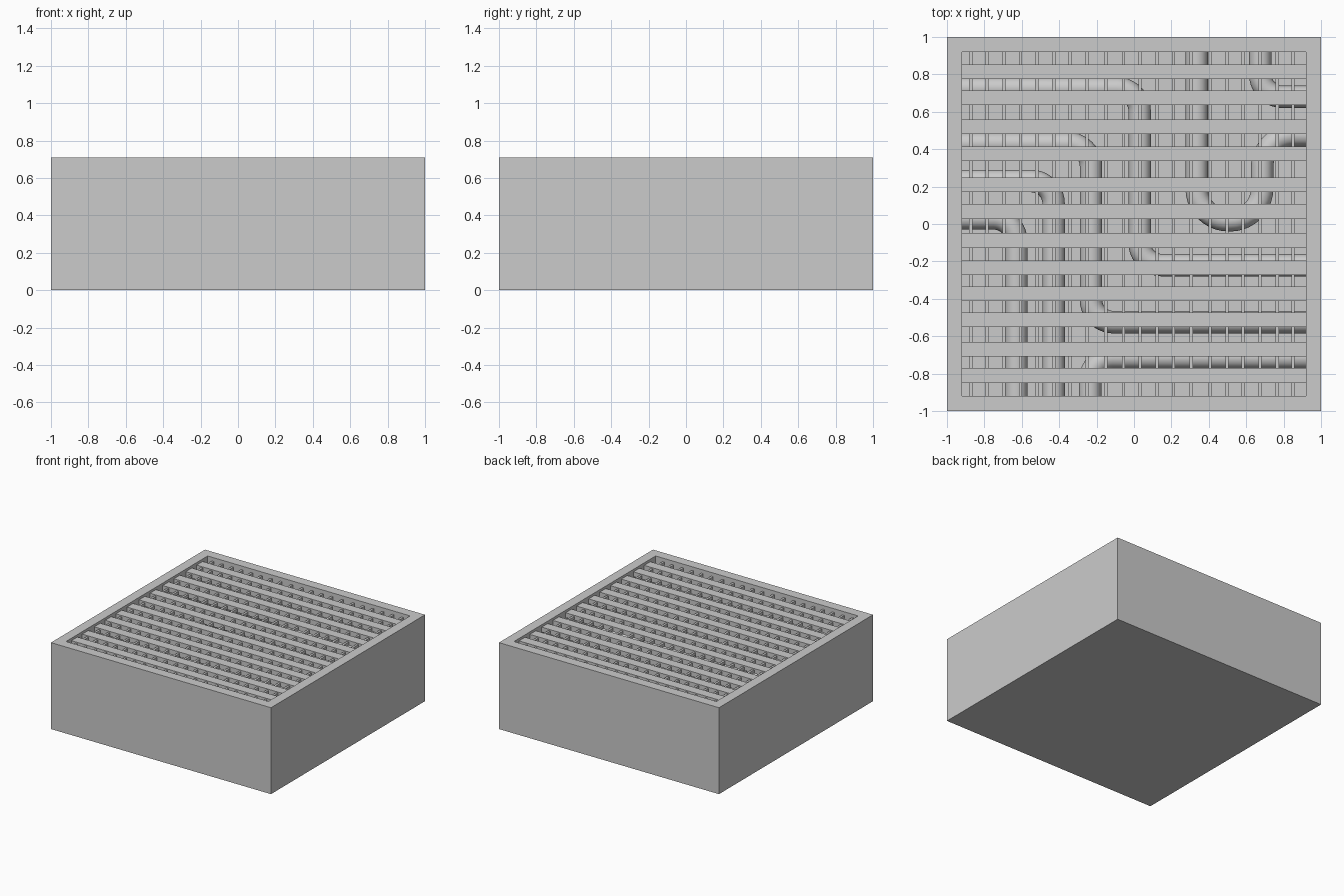
import bpy, bmesh, math
from mathutils import Vector

if "Cube" in bpy.data.objects:
    bpy.data.objects.remove(bpy.data.objects["Cube"])

H, RIM, FLOOR = 0.71, 0.92, 0.40
PIPE_R, PIPE_Z = 0.06, 0.48


def mesh_object(name, bm):
    me = bpy.data.meshes.new(name)
    bmesh.ops.recalc_face_normals(bm, faces=bm.faces)
    bm.to_mesh(me)
    bm.free()
    ob = bpy.data.objects.new(name, me)
    bpy.context.collection.objects.link(ob)
    return ob


def add_box(bm, lo, hi):
    lo, hi = Vector(lo), Vector(hi)
    verts = bmesh.ops.create_cube(bm, size=1)["verts"]
    bmesh.ops.scale(bm, vec=hi - lo, verts=verts)
    bmesh.ops.translate(bm, vec=(lo + hi) / 2, verts=verts)


def fillet(points, radius, steps=10):
    """Round the right-angle corners of a flat path."""
    pts = [Vector((x, y, PIPE_Z)) for x, y in points]
    out = [pts[0]]
    for a, c, b in zip(pts, pts[1:], pts[2:]):
        u, v = (a - c).normalized(), (b - c).normalized()
        centre = c + (u + v) * radius
        for i in range(steps + 1):
            t = i / steps * math.pi / 2
            out.append(centre - v * radius * math.cos(t) - u * radius * math.sin(t))
    return out + [pts[-1]]


def pipe(name, points, radius=0.12):
    cu = bpy.data.curves.new(name, 'CURVE')
    cu.dimensions = '3D'
    cu.bevel_depth = PIPE_R
    cu.bevel_resolution = 4
    path = fillet(points, radius)
    sp = cu.splines.new('POLY')
    sp.points.add(len(path) - 1)
    for p, co in zip(sp.points, path):
        p.co = (*co, 1)
    sp.use_smooth = True
    bpy.context.collection.objects.link(bpy.data.objects.new(name, cu))


# Block with an open pit in the top
bm = bmesh.new()
add_box(bm, (-1, -1, 0), (1, 1, H))
bm.faces.ensure_lookup_table()
top = max(bm.faces, key=lambda f: f.calc_center_median().z)
bmesh.ops.inset_region(bm, faces=[top], thickness=1 - RIM, use_even_offset=True)
pit = bmesh.ops.extrude_face_region(bm, geom=[top])["geom"]
bmesh.ops.translate(bm, vec=(0, 0, FLOOR - H),
                    verts=[g for g in pit if isinstance(g, bmesh.types.BMVert)])
if top.is_valid:
    bmesh.ops.delete(bm, geom=[top], context='FACES_ONLY')
mesh_object("floor_block", bm)

# Wide grate bars running left to right
bm = bmesh.new()
for y in (.815, .675, .52, .375, .21, .067, -.088, -.233, -.372, -.513, -.67, -.81):
    add_box(bm, (-RIM, y - .039, H - .06), (RIM, y + .039, H - .02))
mesh_object("grate_bars", bm)

# Thin cross bars just below the top of the wide bars
bm = bmesh.new()
for x in (-.872, -.786, -.695, -.607, -.519, -.43, -.34, -.251, -.152, -.056,
          .032, .123, .211, .307, .406, .497, .583, .674, .765, .85):
    add_box(bm, (x - .009, -RIM, H - .055), (x + .009, RIM, H - .03))
mesh_object("grate_cross_bars", bm)

# Pipes laid in the pit
E = 0.95
pipe("pipe_1", [(-E, .03), (-.63, .03), (-.63, -E)])
pipe("pipe_2", [(-E, .23), (-.43, .23), (-.43, -E)])
pipe("pipe_3", [(-E, .43), (-.23, .43), (-.23, -.525), (E, -.525)])
pipe("pipe_4", [(-.235, -E), (-.235, -.715), (E, -.715)])
pipe("pipe_5", [(-E, .725), (.03, .725), (.03, -.22), (E, -.22)])
pipe("pipe_6", [(.335, E), (.335, .02), (.685, .02), (.685, .475), (E, .475)], .17)
pipe("pipe_7", [(.675, E), (.675, .68), (E, .68)])
